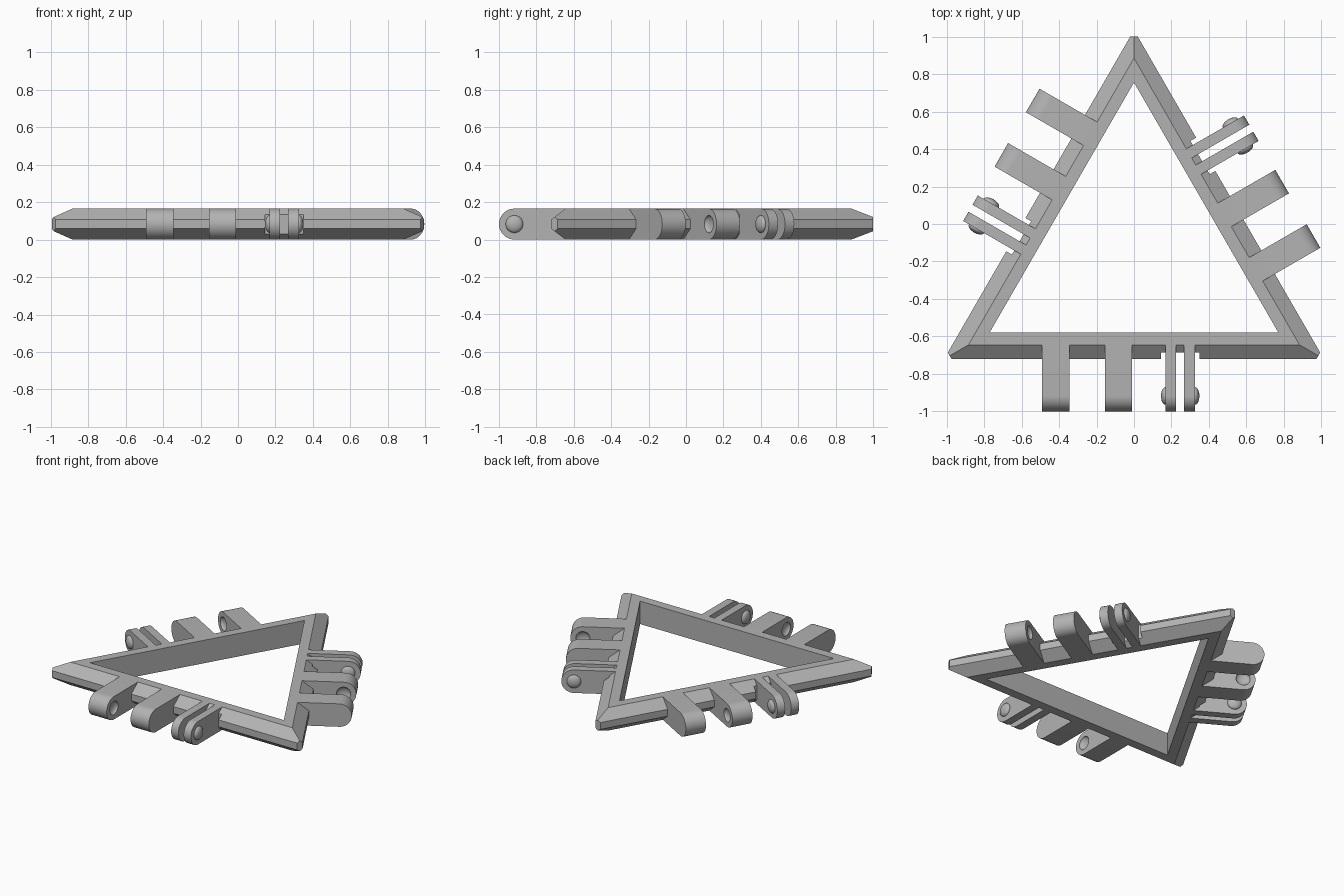
import bpy, bmesh, math
from mathutils import Matrix, Vector

if "Cube" in bpy.data.objects:
    bpy.data.objects.remove(bpy.data.objects["Cube"])

H = 0.165                      # thickness
CY = -0.135                    # y of the triangle's centre
PIN_D, PIN_Z = 0.7825, H / 2   # hinge axis: distance from centre, height

grey = bpy.data.materials.new("plain_grey")
grey.diffuse_color = (0.45, 0.45, 0.45, 1)
grey.use_nodes = True
grey.node_tree.nodes["Principled BSDF"].inputs["Base Color"].default_value = grey.diffuse_color


def side(i):
    """Matrix taking bottom-side coordinates to side i."""
    return Matrix.Translation((0, CY, 0)) @ Matrix.Rotation(i * math.tau / 3, 4, 'Z')


def make(name, bm, matrix=None):
    bmesh.ops.recalc_face_normals(bm, faces=bm.faces)
    if matrix:
        bm.transform(matrix)
    me = bpy.data.meshes.new(name)
    bm.to_mesh(me)
    bm.free()
    me.materials.append(grey)
    ob = bpy.data.objects.new(name, me)
    bpy.context.collection.objects.link(ob)
    return ob


def activate(ob):
    bpy.ops.object.select_all(action='DESELECT')
    ob.select_set(True)
    bpy.context.view_layer.objects.active = ob


def smooth(ob):
    activate(ob)
    bpy.ops.object.shade_smooth_by_angle(angle=math.radians(30))


def cut(ob, cutter):
    activate(ob)
    mod = ob.modifiers.new("cut", 'BOOLEAN')
    mod.operation, mod.solver, mod.object = 'DIFFERENCE', 'EXACT', cutter
    bpy.ops.object.modifier_apply(modifier=mod.name)
    bpy.data.objects.remove(cutter)


def lug(x0, x1):
    """Round-ended hinge plate between x0 and x1."""
    bm = bmesh.new()
    pts = [(-0.51, 0)]
    for k in range(25):
        a = -math.pi / 2 - math.pi * k / 24
        pts.append((-PIN_D + H / 2 * math.cos(a), PIN_Z + H / 2 * math.sin(a)))
    pts.append((-0.51, H))
    f = bm.faces.new([bm.verts.new((x0, y, z)) for y, z in pts])
    g = bmesh.ops.extrude_face_region(bm, geom=[f])
    bmesh.ops.translate(bm, vec=(x1 - x0, 0, 0),
                        verts=[v for v in g['geom'] if isinstance(v, bmesh.types.BMVert)])
    return bm


def button(x):
    """Flattened sphere on the hinge axis, for bumps and dimples."""
    bm = bmesh.new()
    m = Matrix.Translation((x, -PIN_D, PIN_Z)) @ Matrix.Diagonal((0.024, 0.047, 0.047, 1))
    m = m @ Matrix.Rotation(math.pi / 2, 4, 'Y')
    bmesh.ops.create_uvsphere(bm, u_segments=24, v_segments=14, radius=1, matrix=m)
    return bm


# Triangular frame: cross-section (distance from centre, z) swept round three corners
section = [(0.445, 0), (0.51, 0), (0.585, 0.058), (0.585, 0.107), (0.51, H), (0.445, H)]
bm = bmesh.new()
rings = []
for i in range(3):
    a = math.pi / 2 + i * math.tau / 3
    rings.append([bm.verts.new((2 * d * math.cos(a), 2 * d * math.sin(a), z)) for d, z in section])
for i in range(3):
    r, s = rings[i], rings[(i + 1) % 3]
    for j in range(6):
        k = (j + 1) % 6
        bm.faces.new((r[j], r[k], s[k], s[j]))
# blunt the three tips
for i in range(3):
    a = math.pi / 2 + i * math.tau / 3
    n = Vector((math.cos(a), math.sin(a), 0))
    bmesh.ops.bisect_plane(bm, geom=bm.verts[:] + bm.edges[:] + bm.faces[:],
                           plane_co=n * 1.136, plane_no=n, clear_outer=True)
    bmesh.ops.holes_fill(bm, edges=[e for e in bm.edges if e.is_boundary])
frame = make("triangle_frame", bm, Matrix.Translation((0, CY, 0)))

for i in range(3):
    m = side(i)
    # clearance notch behind the clip
    bm = bmesh.new()
    bmesh.ops.create_cube(bm, size=1, matrix=Matrix.Translation((0.2475, -0.65, PIN_Z))
                          @ Matrix.Diagonal((0.205, 0.2, 0.4, 1)))
    cut(frame, make("notch_cutter", bm, m))
    # thick knuckles with facing dimples
    for n, (x0, x1, dx) in enumerate([(-0.49, -0.345, -0.345), (-0.155, -0.01, -0.155)]):
        ob = make(f"knuckle_{i}_{n}", lug(x0, x1), m)
        cut(ob, make("dimple_cutter", button(dx), m))
        smooth(ob)
    # thin spring prongs with outward bumps
    for n, (x0, x1, bx) in enumerate([(0.168, 0.225, 0.168), (0.268, 0.325, 0.325)]):
        smooth(make(f"clip_prong_{i}_{n}", lug(x0, x1), m))
        smooth(make(f"clip_bump_{i}_{n}", button(bx), m))
